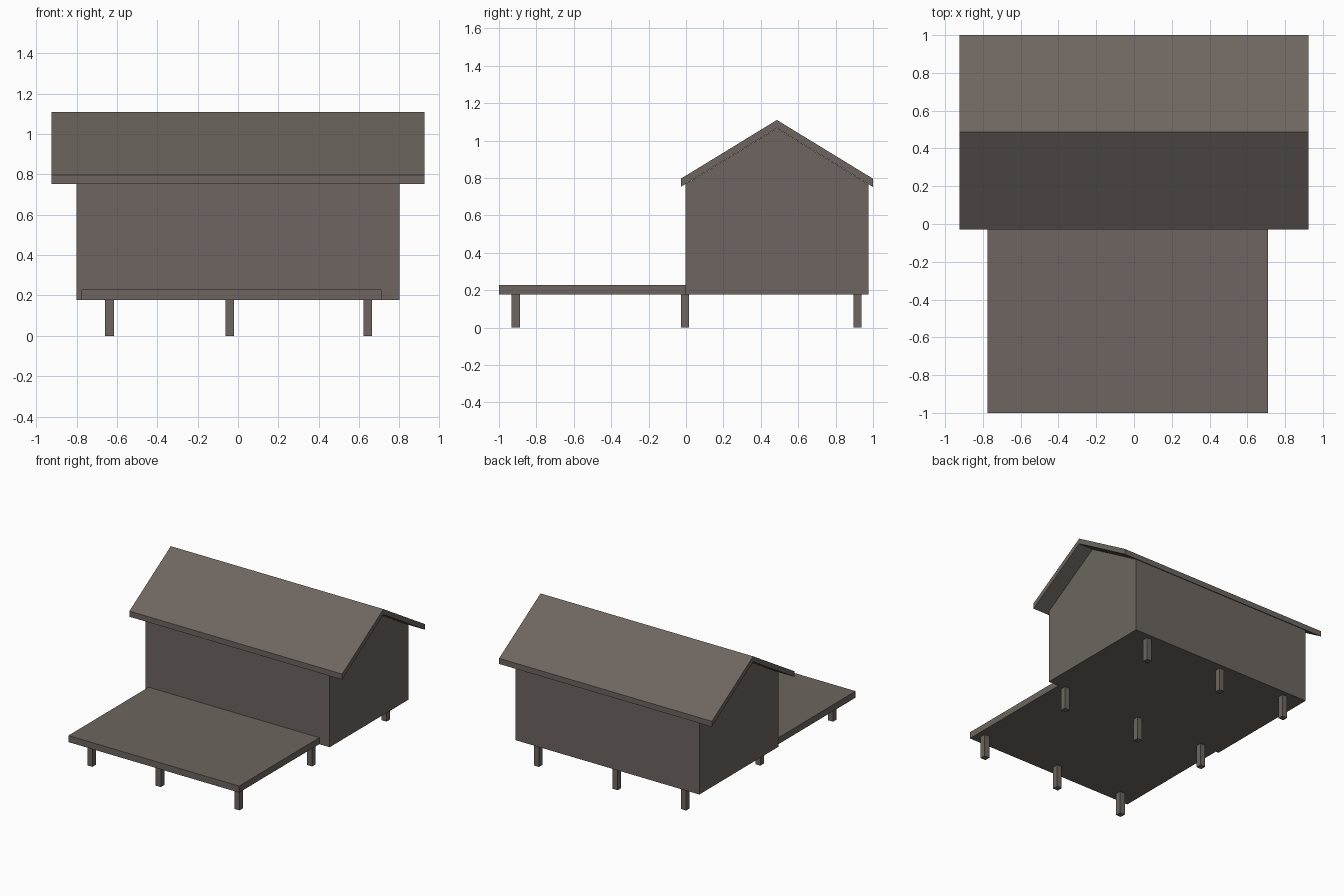
import bpy

if "Cube" in bpy.data.objects:
    bpy.data.objects.remove(bpy.data.objects["Cube"])

# One weathered timber colour for the whole cabin
wood = bpy.data.materials.new("weathered grey brown wood")
wood.diffuse_color = (0.153, 0.131, 0.115, 1.0)
wood.use_nodes = True
wood.node_tree.nodes["Principled BSDF"].inputs["Base Color"].default_value = wood.diffuse_color


def prism(name, profile, x0, x1):
    """Extrude a closed (y, z) profile, counter-clockwise seen from +x, along x."""
    n = len(profile)
    verts = [(x, y, z) for x in (x0, x1) for y, z in profile]
    faces = [tuple(reversed(range(n))), tuple(range(n, 2 * n))]
    faces += [(i, (i + 1) % n, n + (i + 1) % n, n + i) for i in range(n)]
    mesh = bpy.data.meshes.new(name)
    mesh.from_pydata(verts, [], faces)
    mesh.materials.append(wood)
    obj = bpy.data.objects.new(name, mesh)
    bpy.context.collection.objects.link(obj)
    return obj


def box(name, x0, x1, y0, y1, z0, z1):
    return prism(name, [(y0, z0), (y1, z0), (y1, z1), (y0, z1)], x0, x1)


FLOOR = 0.178
WALL_TOP = 0.768
RIDGE_Y = 0.486

# Cabin body
box("cabin_walls", -0.80, 0.80, -0.004, 0.977, FLOOR, WALL_TOP)

# Triangular gable filling under the roof
prism("gable", [(0.0, WALL_TOP), (0.972, WALL_TOP), (RIDGE_Y, 1.066)], -0.80, 0.80)

# Overhanging pitched roof with vertical eave cuts
prism("roof", [(-0.028, 0.752), (RIDGE_Y, 1.067), (1.0, 0.752),
               (1.0, 0.796), (RIDGE_Y, 1.11), (-0.028, 0.796)], -0.925, 0.925)

# Front deck, slightly off centre
box("deck", -0.775, 0.71, -1.0, -0.004, FLOOR, 0.229)

# Grid of square support posts
h = 0.022
for row, y in zip(("front", "middle", "back"), (-0.91, -0.006, 0.917)):
    for side, x in zip(("left", "centre", "right"), (-0.636, -0.041, 0.643)):
        box(f"{row}_{side}_post", x - h, x + h, y - h, y + h, 0.0, FLOOR)
